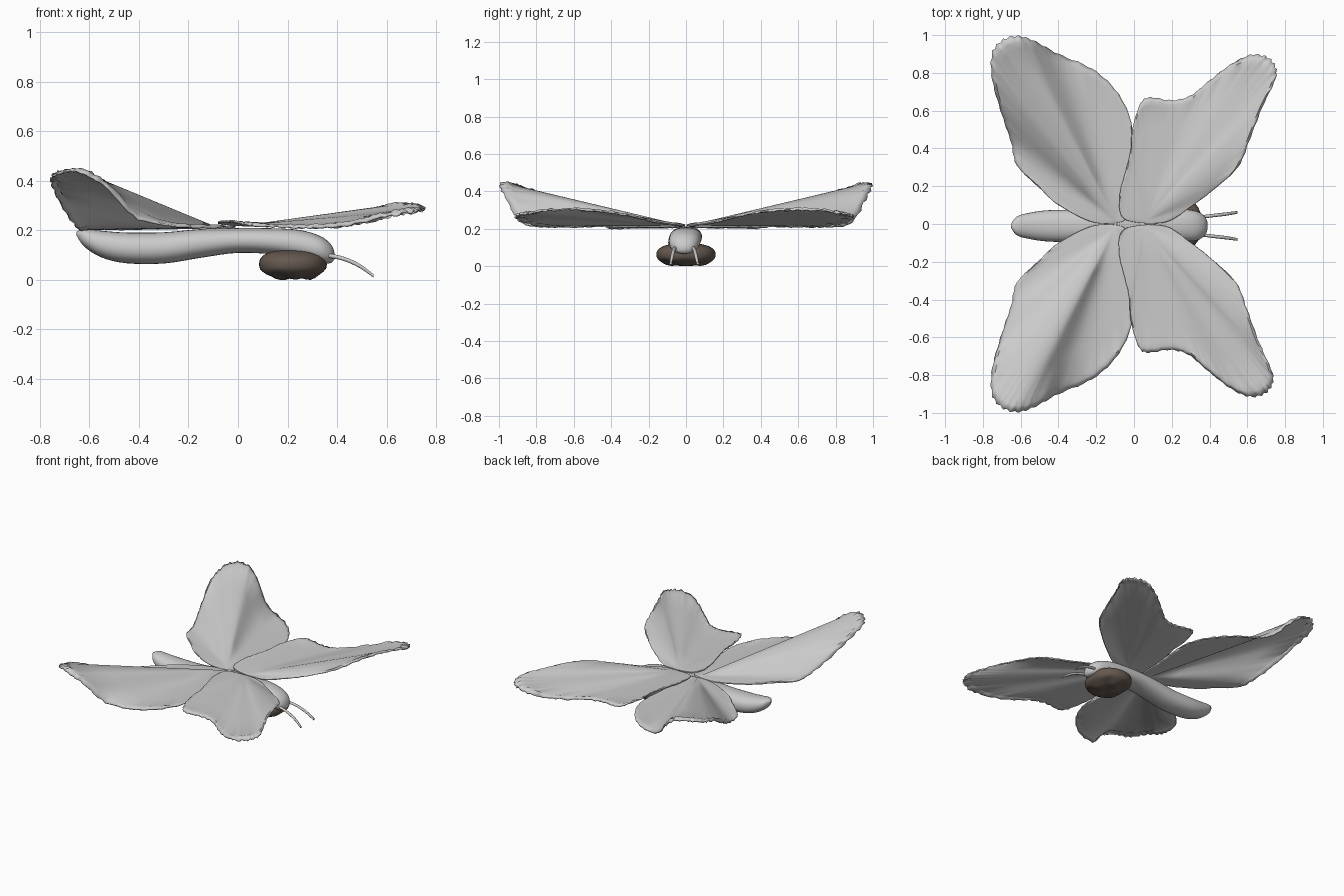
import bpy, bmesh, math, random
from mathutils import Vector

if "Cube" in bpy.data.objects:
    bpy.data.objects.remove(bpy.data.objects["Cube"])

random.seed(4)


def material(name, rgb):
    m = bpy.data.materials.new(name)
    m.diffuse_color = (*rgb, 1)
    m.use_nodes = True
    m.node_tree.nodes["Principled BSDF"].inputs["Base Color"].default_value = m.diffuse_color
    return m


GREY = material("pale_grey", (0.6, 0.6, 0.6))
BROWN = material("dark_brown", (0.13, 0.1, 0.08))


def finish(name, bm, mat, angle=50):
    me = bpy.data.meshes.new(name)
    bm.to_mesh(me)
    bm.free()
    ob = bpy.data.objects.new(name, me)
    bpy.context.collection.objects.link(ob)
    me.materials.append(mat)
    bpy.ops.object.select_all(action='DESELECT')
    ob.select_set(True)
    bpy.context.view_layer.objects.active = ob
    bpy.ops.object.shade_smooth_by_angle(angle=math.radians(angle))
    return ob


def spline(pts, steps, closed):
    """Catmull-Rom through the points, of any dimension."""
    n, out = len(pts), []
    get = (lambda i: pts[i % n]) if closed else (lambda i: pts[min(max(i, 0), n - 1)])
    for i in range(n if closed else n - 1):
        a, b, c, d = (Vector(get(i + k)) for k in (-1, 0, 1, 2))
        for s in range(steps):
            t = s / steps
            out.append(0.5 * (2 * b + (c - a) * t + (2 * a - 5 * b + 4 * c - d) * t * t
                              + (3 * b - a - 3 * c + d) * t ** 3))
    if not closed:
        out.append(Vector(pts[-1]))
    return out


def wing(name, root, outline, side, shift=0.0):
    """Thin fan of spokes from the root to a crinkled margin."""
    bm = bmesh.new()
    root = Vector(root)
    edge = spline(outline, 7, True)
    n = len(edge)
    far = max((p - root).length for p in edge)
    # the inner surface follows a smoothed margin height, so folds are rounded
    soft = [sum(edge[(i + k) % n].z for k in range(-6, 7)) / 13 for i in range(n)]
    centre = bm.verts.new((root.x, root.y * side, root.z))
    rings = []
    for t in (0.25, 0.5, 0.75, 0.93, 0.965, 1.0):
        ring = []
        for i, p in enumerate(edge):
            reach = (p - root).length / far
            q = root.lerp(p, t)
            if t < 0.95:
                q.z = root.z + (soft[i] - root.z) * t
            else:                             # scalloped, curled border
                wave = math.sin(i * 1.8) * 0.006 * reach
                q += (p - root).normalized() * wave * (t > 0.98)
                q.z += (random.uniform(-0.006, 0.006) + (0.005 if t < 0.98 else -0.007)) * reach
            q.x -= shift * reach * t
            q.y += shift * reach * t
            ring.append(bm.verts.new((q.x, q.y * side, q.z)))
        rings.append(ring)
    for i in range(n):
        j = (i + 1) % n
        bm.faces.new((centre, rings[0][i], rings[0][j]))
        for a, b in zip(rings, rings[1:]):
            bm.faces.new((a[i], b[i], b[j], a[j]))
    bm.normal_update()
    if sum(f.normal.z * f.calc_area() for f in bm.faces) < 0:
        bmesh.ops.reverse_faces(bm, faces=bm.faces[:])
    ob = finish(name, bm, GREY)
    mod = ob.modifiers.new("thickness", 'SOLIDIFY')
    mod.thickness = 0.008
    mod.offset = -1


def tube(name, sections, mat, sides, power=1.0):
    """Loft of (rounded-square) ellipses along x: x, y, z, half width, half height."""
    bm = bmesh.new()
    rings = []
    for x, y, z, ry, rz in sections:
        ring = []
        for k in range(sides):
            a = k * math.tau / sides
            c, s = (math.copysign(abs(w) ** power, w) for w in (math.cos(a), math.sin(a)))
            ring.append(bm.verts.new((x, y + ry * c, z + rz * s)))
        rings.append(ring)
    for a, b in zip(rings, rings[1:]):
        for k in range(sides):
            m = (k + 1) % sides
            bm.faces.new((a[k], a[m], b[m], b[k]))
    bm.faces.new(rings[0])
    bm.faces.new(rings[-1])
    bmesh.ops.recalc_face_normals(bm, faces=bm.faces[:])
    return finish(name, bm, mat)


# Wings: the hind pair rise to a ridge at the tip, the fore pair stay flatter
hind = [(-0.22, 0.01, .215), (-0.4, 0.1, .213), (-0.5, 0.19, .213), (-0.62, 0.31, .213),
        (-0.65, 0.43, .22), (-0.70, 0.58, .285), (-0.75, 0.76, .385), (-0.752, 0.9, .43),
        (-0.70, 0.97, .452), (-0.62, 0.995, .445), (-0.53, 0.97, .385), (-0.4, 0.9, .258),
        (-0.22, 0.82, .225), (-0.09, 0.7, .221), (-0.015, 0.54, .22), (-0.015, 0.36, .22),
        (-0.03, 0.2, .22), (-0.04, 0.06, .22), (-0.07, 0.01, .22)]
fore = [(0.17, 0.01, .222), (0.3, 0.09, .229), (0.42, 0.18, .247), (0.55, 0.3, .28),
        (0.61, 0.44, .303), (0.68, 0.62, .313), (0.75, 0.77, .305), (0.745, 0.84, .293),
        (0.7, 0.885, .285), (0.62, 0.895, .27), (0.52, 0.85, .245), (0.4, 0.76, .226),
        (0.3, 0.68, .222), (0.2, 0.655, .225), (0.09, 0.67, .23), (0.035, 0.64, .235),
        (-0.01, 0.5, .24), (-0.02, 0.38, .242), (-0.05, 0.26, .242), (-0.075, 0.16, .24),
        (-0.07, 0.05, .235), (0.0, 0.01, .228)]
for side, label, shift in ((1, "left", 0), (-1, "right", 0.018)):
    wing("hind_wing_" + label, (-0.1, 0.02, .222), hind, side)
    wing("fore_wing_" + label, (0.06, 0.02, .228), fore, side, shift)

# Body: one curved loft from tail to head
body = [(-0.652, -.01, .19, .008, .008), (-0.62, -.01, .172, .05, .036),
        (-0.55, -.01, .147, .07, .054), (-0.45, -.01, .132, .083, .062),
        (-0.3, -.01, .132, .085, .063), (-0.15, -.005, .15, .085, .058),
        (0, 0, .162, .085, .05), (0.15, 0, .158, .085, .053),
        (0.25, -.005, .146, .085, .058), (0.33, -.01, .126, .078, .055),
        (0.375, -.01, .109, .05, .038), (0.39, -.01, .1, .015, .012)]
tube("body", spline(body, 4, False), GREY, 28, 0.9)

# Feelers
for side, label in ((1, "left"), (-1, "right")):
    path = [(0.34, .045 * side - .01, .105, .009, .009), (0.42, .055 * side - .01, .09, .009, .009),
            (0.49, .063 * side - .01, .06, .009, .009), (0.548, .072 * side - .01, .018, .007, .007)]
    tube("feeler_" + label, spline(path, 5, False), GREY, 10)

# Brown clump of folded legs under the head: flattened boxy ball, uneven below
bm = bmesh.new()
bmesh.ops.create_uvsphere(bm, u_segments=32, v_segments=20, radius=1)
for v in bm.verts:
    x, y, z = (math.copysign(abs(k) ** 0.82, k) for k in v.co)
    if z < -0.2:
        z += 0.2 * math.sin(7 * x + 1) * math.cos(5 * y) * (-0.2 - z)
    y *= 1 - 0.12 * max(0, x)
    v.co = (0.222 + 0.137 * x, 0.158 * y, max(0.003, 0.066 + 0.06 * z))
finish("leg_clump", bm, BROWN)

# Rest the model on the ground
bpy.context.view_layer.update()
low = min((o.matrix_world @ v.co).z for o in bpy.data.objects for v in o.data.vertices)
for o in bpy.data.objects:
    o.location.z -= low
